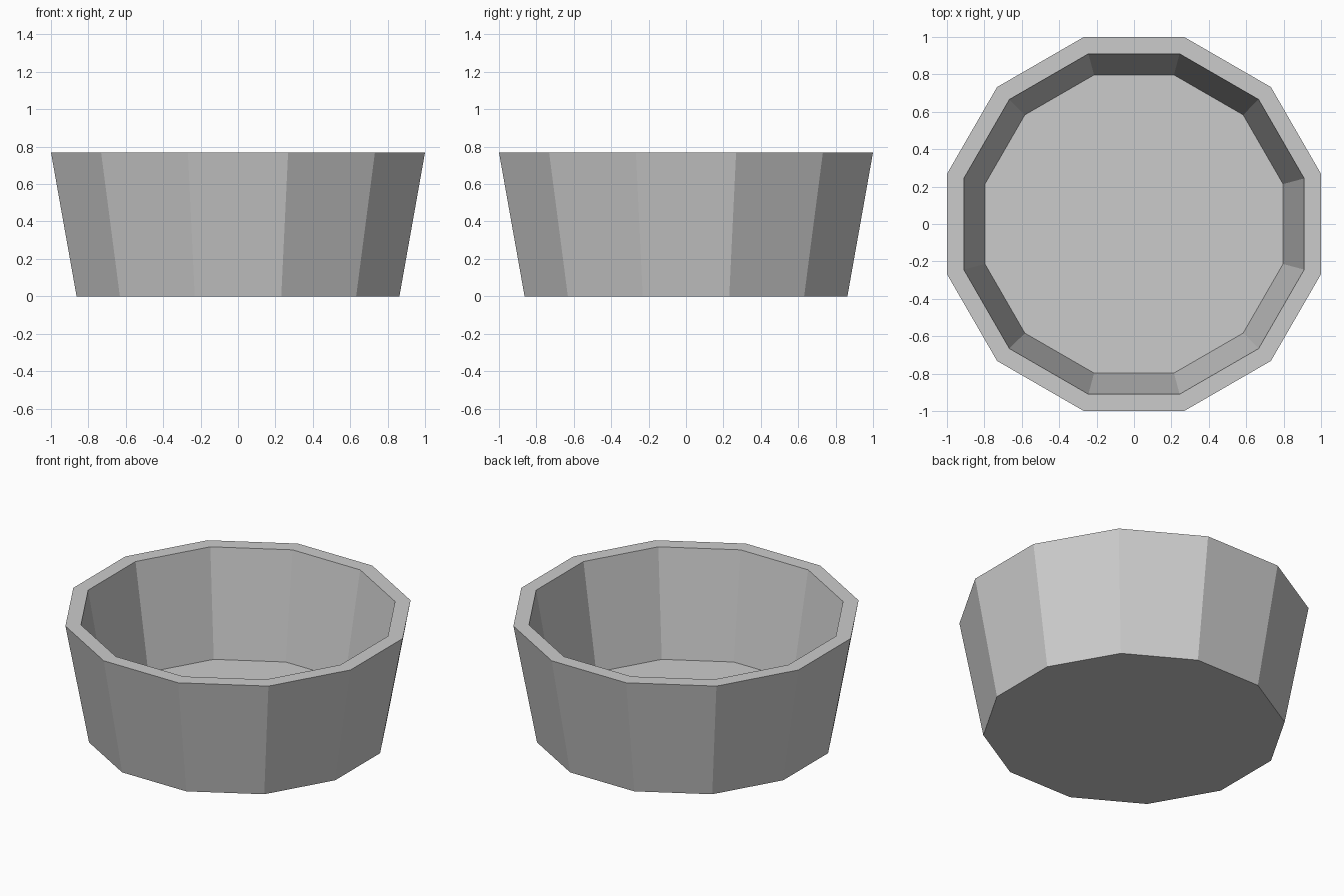
import bpy, bmesh
from math import pi, cos, sin

if "Cube" in bpy.data.objects:
    bpy.data.objects.remove(bpy.data.objects["Cube"], do_unlink=True)

SIDES = 12

# Plain grey material
grey = bpy.data.materials.new("plain_grey")
grey.use_nodes = True
colour = (0.6, 0.6, 0.6, 1)
grey.diffuse_color = colour
grey.node_tree.nodes["Principled BSDF"].inputs["Base Color"].default_value = colour


def ring(bm, apothem, z):
    """Twelve-sided ring with flat sides facing the axes."""
    r = apothem / cos(pi / SIDES)
    angles = [(i + 0.5) * 2 * pi / SIDES for i in range(SIDES)]
    return [bm.verts.new((r * cos(a), r * sin(a), z)) for a in angles]


# Bowl: outer wall, rim, inner wall, closed by base and floor
bm = bmesh.new()
profile = [(0.863, 0), (1, 0.77), (0.91, 0.77), (0.797, 0.09)]
rings = [ring(bm, a, z) for a, z in profile]
for low, high in zip(rings, rings[1:]):
    for i in range(SIDES):
        j = (i + 1) % SIDES
        bm.faces.new((low[i], low[j], high[j], high[i]))
bm.faces.new(rings[0][::-1])
bm.faces.new(rings[-1])
bmesh.ops.recalc_face_normals(bm, faces=bm.faces)

mesh = bpy.data.meshes.new("bowl")
bm.to_mesh(mesh)
bm.free()
mesh.materials.append(grey)
bowl = bpy.data.objects.new("bowl", mesh)
bpy.context.collection.objects.link(bowl)
